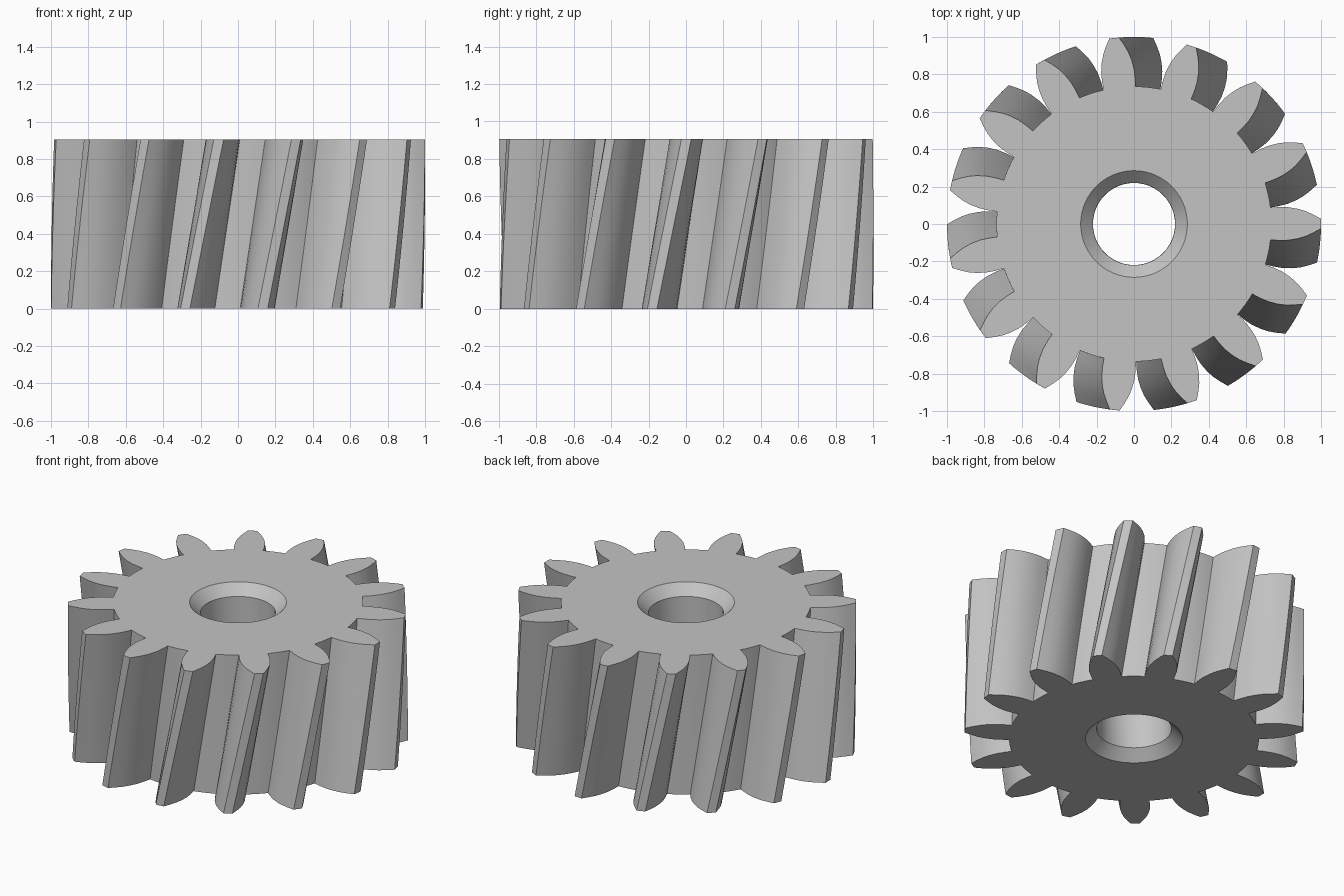
import bpy
import bmesh
from math import radians, cos, sin

if "Cube" in bpy.data.objects:
    bpy.data.objects.remove(bpy.data.objects["Cube"], do_unlink=True)

TEETH = 15
HEIGHT = 0.905
TWIST = radians(10.5)      # helix angle swept over the full height
PHASE = radians(0.1)       # direction of the first tooth at the top
LAYERS = 10
ROOT, BORE, CHAMFER = 0.735, 0.22, 0.065

# One tooth flank: radius and half angle in degrees, from root to tip
FLANK = [(ROOT, 6.7), (0.78, 6.55), (0.83, 6.1), (0.88, 5.2),
         (0.92, 4.2), (0.96, 2.9), (1.0, 1.5)]


def tooth_outline():
    """Polar outline of the whole gear, counter-clockwise."""
    pitch = 360 / TEETH
    tooth = [(r, -a) for r, a in FLANK]
    tooth += [(1.0, 0)]
    tooth += [(r, a) for r, a in reversed(FLANK)]
    tooth += [(ROOT, pitch / 2 + d) for d in (-2.7, 0, 2.7)]
    return [(r, radians(a + i * pitch)) for i in range(TEETH) for r, a in tooth]


outline = tooth_outline()
bm = bmesh.new()


def ring(z, turn, radius=None):
    """Ring of vertices along the outline, or on a circle at the same angles."""
    return [bm.verts.new(((radius or r) * cos(a + turn), (radius or r) * sin(a + turn), z))
            for r, a in outline]


# Rings run up the teeth, over the top face and back down through the bore
low, high = PHASE - TWIST, PHASE
rings = [ring(HEIGHT * i / LAYERS, low + TWIST * i / LAYERS) for i in range(LAYERS + 1)]
rings += [ring(HEIGHT, high, BORE + CHAMFER),
          ring(HEIGHT - CHAMFER, high, BORE),
          ring(CHAMFER, low, BORE),
          ring(0, low, BORE + CHAMFER)]

count = len(outline)
for k, a in enumerate(rings):
    b = rings[(k + 1) % len(rings)]
    for i in range(count):
        j = (i + 1) % count
        bm.faces.new((a[i], a[j], b[j], b[i]))
bmesh.ops.recalc_face_normals(bm, faces=bm.faces[:])

mesh = bpy.data.meshes.new("helical_gear")
bm.to_mesh(mesh)
bm.free()
gear = bpy.data.objects.new("helical_gear", mesh)
bpy.context.collection.objects.link(gear)

# Plain grey metal colour
grey = bpy.data.materials.new("plain_grey")
grey.use_nodes = True
colour = (0.55, 0.55, 0.55, 1)
grey.diffuse_color = colour
grey.node_tree.nodes["Principled BSDF"].inputs["Base Color"].default_value = colour
mesh.materials.append(grey)

# Smooth flanks and bore, crisp edges
bpy.ops.object.select_all(action="DESELECT")
gear.select_set(True)
bpy.context.view_layer.objects.active = gear
bpy.ops.object.shade_smooth_by_angle(angle=radians(30))
